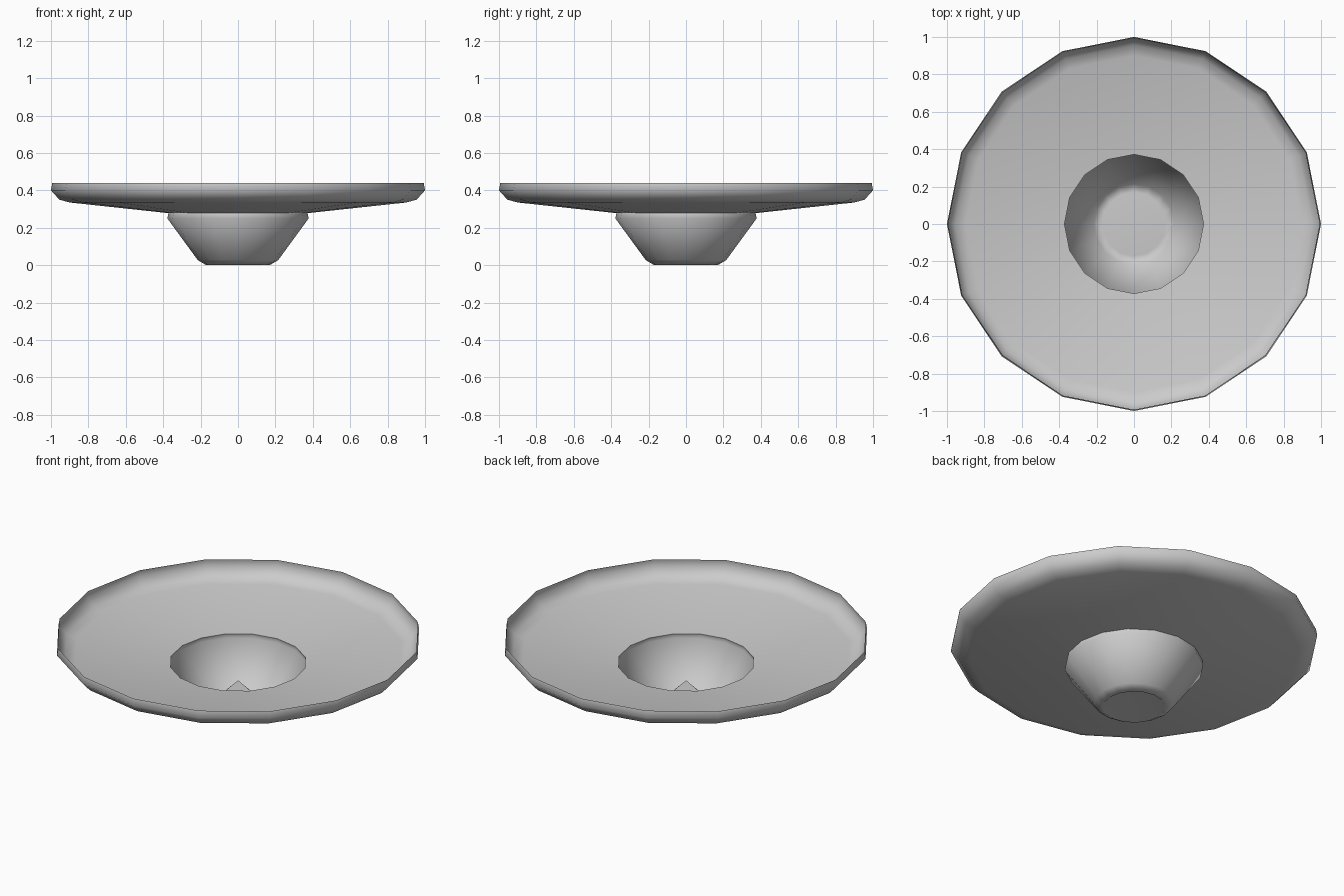
import bpy, bmesh
from math import cos, sin, tau

if "Cube" in bpy.data.objects:
    bpy.data.objects.remove(bpy.data.objects["Cube"])

SIDES = 16


def lathe(name, profile):
    """Revolve a (radius, z) profile into a smooth thin shell; radius 0 closes to a point."""
    bm = bmesh.new()
    rings = []
    for r, z in profile:
        n = 1 if r == 0 else SIDES
        rings.append([bm.verts.new((r * cos(tau * i / SIDES), r * sin(tau * i / SIDES), z))
                      for i in range(n)])
    for a, b in zip(rings, rings[1:]):
        for i in range(SIDES):
            j = (i + 1) % SIDES
            if len(a) == 1:
                bm.faces.new((a[0], b[i], b[j]))
            else:
                bm.faces.new((a[i], b[i], b[j], a[j]))
    for f in bm.faces:
        f.smooth = True
    # Faces look upwards / inwards
    if sum(f.normal.z for f in bm.faces if not f.normal_update()) < 0:
        bmesh.ops.reverse_faces(bm, faces=bm.faces[:])
    mesh = bpy.data.meshes.new(name)
    bm.to_mesh(mesh)
    bm.free()
    obj = bpy.data.objects.new(name, mesh)
    bpy.context.collection.objects.link(obj)
    return obj


# Wide shallow dish with an upturned rim and a central opening
lathe("dish", [(0.372, 0.278), (0.90, 0.335), (0.955, 0.35), (1.0, 0.40), (0.993, 0.44)])

# Tapered central cup, its floor rising to a point in the middle
lathe("centre_cup", [(0, 0.17), (0.17, 0.0), (0.215, 0.027), (0.378, 0.25), (0.372, 0.278)])
